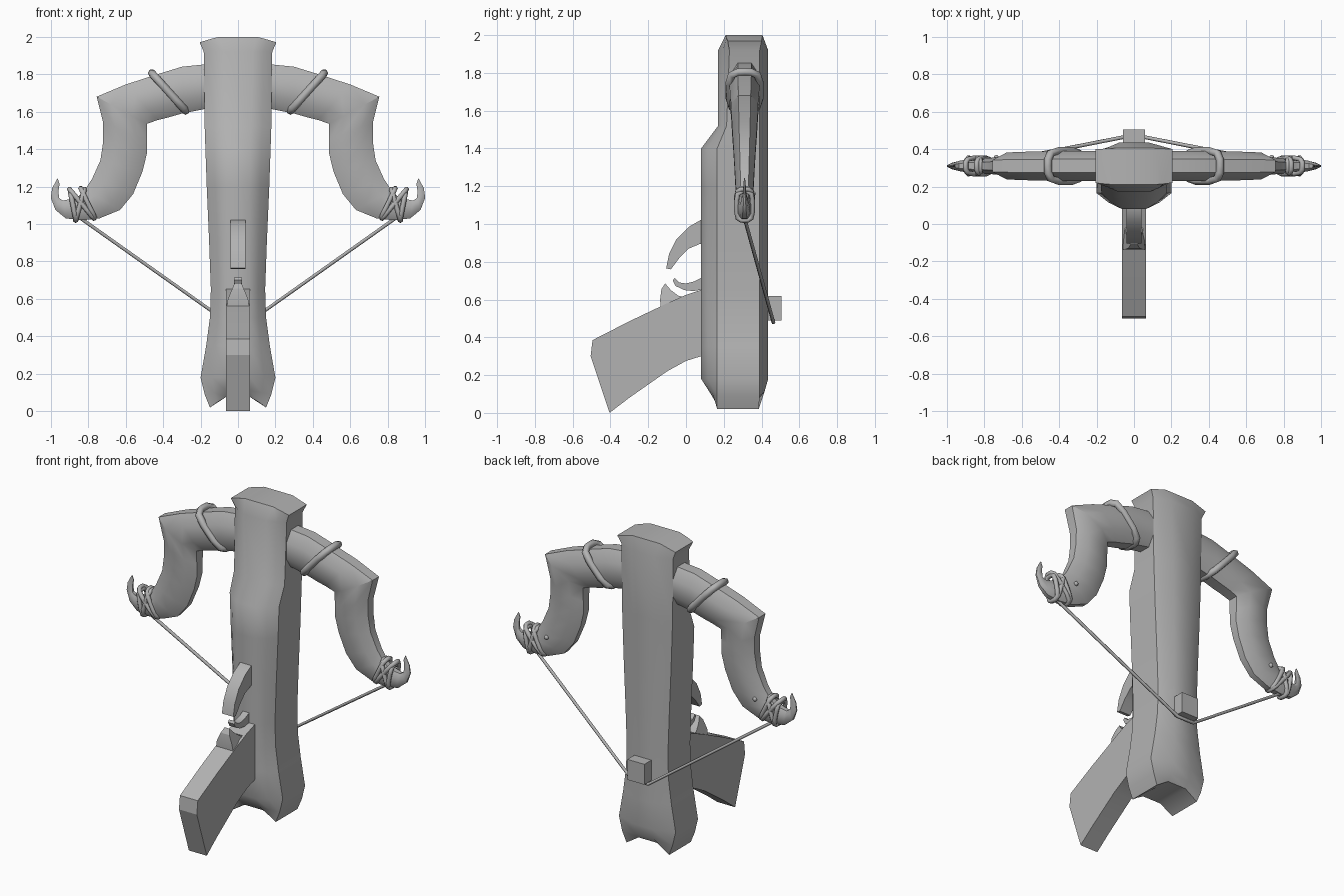
import bpy, bmesh
from math import radians, cos, sin, pi
from mathutils import Vector

if "Cube" in bpy.data.objects:
    bpy.data.objects.remove(bpy.data.objects["Cube"])

LIMB_Y = 0.31
GREY = bpy.data.materials.new("dark_grey")
GREY.diffuse_color = (0.45, 0.45, 0.45, 1)
GREY.use_nodes = True
GREY.node_tree.nodes["Principled BSDF"].inputs["Base Color"].default_value = GREY.diffuse_color


def finish(name, bm, smooth=None):
    bmesh.ops.recalc_face_normals(bm, faces=bm.faces[:])
    me = bpy.data.meshes.new(name)
    bm.to_mesh(me)
    bm.free()
    me.materials.append(GREY)
    ob = bpy.data.objects.new(name, me)
    bpy.context.collection.objects.link(ob)
    if smooth:
        me.shade_smooth()
        me.set_sharp_from_angle(angle=radians(smooth))
    return ob


def mirror_x(ob):
    m = ob.modifiers.new("mirror", 'MIRROR')
    m.use_axis[0] = True
    m.use_mirror_merge = False


def loft(bm, rings):
    """Bridge equal-sized rings; returns vertex rows."""
    rows = [[bm.verts.new(p) for p in r] for r in rings]
    n = len(rows[0])
    for a, b in zip(rows, rows[1:]):
        for i in range(n):
            j = (i + 1) % n
            bm.faces.new((a[i], a[j], b[j], b[i]))
    return rows


def plate(name, profile, half, taper=None):
    """Side (y, z) profile extruded across x; taper(z) scales the width."""
    bm = bmesh.new()
    k = taper or (lambda z: 1)
    rows = loft(bm, [[(s * half * k(z), y, z) for y, z in profile] for s in (-1, 1)])
    for r in rows:
        bm.faces.new(r)
    return finish(name, bm, 25)


def cord(name, pts, radius, closed):
    cu = bpy.data.curves.new(name, 'CURVE')
    cu.dimensions = '3D'
    cu.bevel_depth = radius
    cu.bevel_resolution = 1
    cu.use_fill_caps = True
    cu.materials.append(GREY)
    sp = cu.splines.new('POLY')
    sp.points.add(len(pts) - 1)
    for p, c in zip(sp.points, pts):
        p.co = (*c, 1)
    sp.use_cyclic_u = closed
    sp.use_smooth = True
    ob = bpy.data.objects.new(name, cu)
    bpy.context.collection.objects.link(ob)


def wrap(name, a, b, depth, radius, side):
    """Oval cord loop spanning (x, z) points a-b around a limb."""
    a, b = Vector(a), Vector(b)
    mid, half = (a + b) / 2, (a - b) / 2
    pts = []
    for i in range(16):
        t = 2 * pi * i / 16
        c, s = cos(t), sin(t)
        k = (abs(c) ** 4 + abs(s) ** 4) ** -0.25   # squarish oval
        p = mid + half * c * k
        pts.append((side * p.x, LIMB_Y + depth * s * k, p.y))
    cord(name, pts, radius, True)


# Stock: outer z, middle z, half width, middle half width, front y, side y's, back y
stock_rows = [
    (1.97, 2.00, .205, .10, .21, .22, .40, .405),
    (1.92, 1.92, .183, .08, .17, .23, .39, .435),
    (1.52, 1.52, .178, .07, .17, .215, .39, .435),
    (1.40, 1.40, .174, .065, .08, .165, .39, .435),
    (1.20, 1.20, .167, .063, .08, .165, .39, .435),
    (0.90, 0.90, .154, .06, .08, .165, .39, .435),
    (0.65, 0.65, .145, .06, .08, .165, .39, .435),
    (0.50, 0.50, .150, .06, .08, .165, .39, .435),
    (0.35, 0.35, .170, .06, .08, .165, .39, .435),
    (0.18, 0.18, .200, .065, .08, .165, .39, .435),
    (0.09, 0.11, .178, .065, .125, .165, .39, .415),
    (0.02, 0.075, .150, .065, .16, .165, .385, .385),
]
rings = []
for zo, zm, w, m, yf, s1, s2, yb in stock_rows:
    q, yq, zq = (w + m) / 2 + .005, yf + (s1 - yf) * .42, (zo + zm) / 2
    right = [(m, yf, zm), (q, yq, zq), (w, s1, zo), (w, s2, zo), (m, yb, zm)]
    rings.append(right + [(-x, y, z) for x, y, z in reversed(right)])
bm = bmesh.new()
rows = loft(bm, rings)
for r in (rows[0], rows[-1]):
    bm.faces.new(r[0:5])
    bm.faces.new(r[5:10])
    bm.faces.new((r[0], r[4], r[5], r[9]))
finish("stock", bm, 38)

# Bow limb with hooked tip: outer x z, inner x z, half thickness
limb_rows = [
    (.15, 1.855, .15, 1.62, .080),
    (.30, 1.840, .30, 1.59, .080),
    (.43, 1.800, .37, 1.57, .080),
    (.60, 1.745, .43, 1.555, .077),
    (.755, 1.68, .487, 1.535, .072),
    (.72, 1.54, .487, 1.45, .066),
    (.72, 1.44, .487, 1.375, .060),
    (.735, 1.34, .51, 1.28, .054),
    (.78, 1.24, .56, 1.16, .048),
    (.82, 1.18, .63, 1.075, .043),
    (.85, 1.15, .74, 1.03, .040),
    (.89, 1.135, .83, 1.02, .038),
    (.935, 1.125, .92, 1.03, .028),
    (.957, 1.14, .975, 1.075, .018),
    (.958, 1.18, 1.0, 1.14, .009),
    (.953, 1.215, .993, 1.19, .006),
    (.963, 1.243, .968, 1.238, .003),
]
section = [(0, -.45), (.28, -1), (.72, -1), (1, -.45),
           (1, .45), (.72, 1), (.28, 1), (0, .45)]
bm = bmesh.new()
rows = loft(bm, [[(xo + (xi - xo) * u, LIMB_Y + t * v, zo + (zi - zo) * u)
                  for u, v in section] for xo, zo, xi, zi, t in limb_rows])
bm.faces.new(rows[0])
bm.faces.new(rows[-1])
mirror_x(finish("bow_limbs", bm, 38))

# Cord wraps around the limbs and tips
for side in (1, -1):
    wrap("limb_wrap", (.46, 1.805), (.28, 1.605), .08, .022, side)
    for a, b in (((.90, 1.185), (.77, 1.03)),
                 ((.82, 1.185), (.868, 1.02)),
                 ((.895, 1.17), (.865, 1.02)),
                 ((.84, 1.19), (.765, 1.035))):
        wrap("tip_wrap", a, b, .042, .014, side)

# Small pins on the limb backs
bm = bmesh.new()
bmesh.ops.create_uvsphere(bm, u_segments=10, v_segments=6, radius=.014)
bmesh.ops.translate(bm, vec=(.735, .355, 1.16), verts=bm.verts[:])
mirror_x(finish("limb_pins", bm, 60))

# Bowstring
cord("bowstring", [(-.84, .31, 1.03), (-.06, .463, .478),
                   (.06, .463, .478), (.84, .31, 1.03)], .010, False)

# String catch on the back
plate("string_catch", [(.41, .49), (.505, .49), (.505, .62), (.41, .62)], .06)

# Grip, spur, trigger and front claw
plate("grip", [(.12, .665), (.0, .625), (-.1, .58), (-.3, .485), (-.495, .385),
               (-.505, .30), (-.405, .0), (-.3, .08), (-.2, .15), (-.1, .22),
               (0, .275), (.08, .30), (.12, .305)], .063)
plate("grip_spur", [(-.135, .56), (-.137, .60), (-.13, .655), (-.11, .685),
                    (-.08, .65), (-.04, .62), (0, .61), (0, .56)], .06,
      lambda z: min(1, .3 + (.685 - z) * 7))
plate("trigger", [(.12, .735), (.08, .715), (.04, .695), (0, .685), (-.035, .69),
                  (-.06, .715), (-.07, .70), (-.055, .672), (-.01, .65),
                  (.04, .645), (.12, .66)], .022)
plate("front_claw", [(.12, 1.025), (.075, 1.02), (.015, .985), (-.05, .92),
                     (-.09, .84), (-.105, .765), (-.08, .76), (-.035, .82),
                     (.015, .87), (.075, .895), (.12, .90)], .04)
